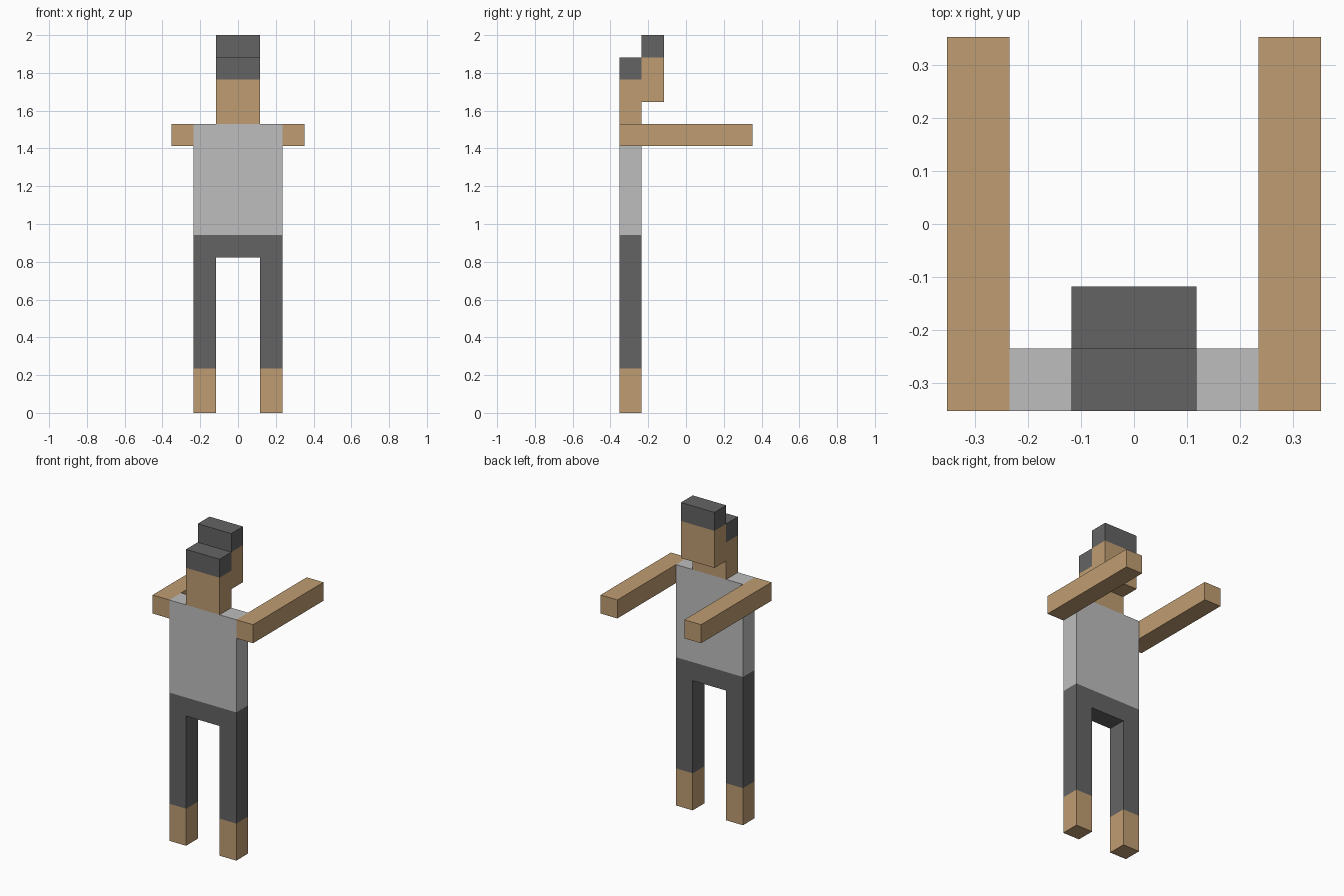
import bpy
import bmesh
from mathutils import Vector

cube = bpy.data.objects.get("Cube")
if cube:
    bpy.data.objects.remove(cube, do_unlink=True)

U = 2 / 17  # one block; the figure is 17 blocks tall


def material(name, rgb):
    mat = bpy.data.materials.new(name)
    mat.use_nodes = True
    mat.diffuse_color = (*rgb, 1)
    mat.node_tree.nodes["Principled BSDF"].inputs["Base Color"].default_value = (*rgb, 1)
    return mat


skin = material("skin tan", (0.527, 0.337, 0.171))
shirt = material("shirt light grey", (0.515, 0.515, 0.515))
dark = material("dark grey", (0.127, 0.127, 0.127))


def prism(name, profile, axis, start, end, mat):
    """Extrude a closed profile, in blocks, along x or y."""
    def place(a, b, t):
        return Vector((t, a, b) if axis == "x" else (a, t, b)) * U
    bm = bmesh.new()
    face = bm.faces.new([bm.verts.new(place(a, b, start)) for a, b in profile])
    new = bmesh.ops.extrude_face_region(bm, geom=[face])["geom"]
    bmesh.ops.translate(bm, vec=place(0, 0, end - start),
                        verts=[g for g in new if isinstance(g, bmesh.types.BMVert)])
    # Keep the starting cap so the solid is closed
    if not face.is_valid or any(e.is_boundary for e in bm.edges):
        bmesh.ops.holes_fill(bm, edges=[e for e in bm.edges if e.is_boundary])
    bmesh.ops.recalc_face_normals(bm, faces=bm.faces)
    mesh = bpy.data.meshes.new(name)
    bm.to_mesh(mesh)
    bm.free()
    mesh.materials.append(mat)
    obj = bpy.data.objects.new(name, mesh)
    bpy.context.collection.objects.link(obj)
    return obj


def block(name, x, y, z, mat):
    """Box between (low, high) block bounds on each axis."""
    profile = [(x[0], z[0]), (x[1], z[0]), (x[1], z[1]), (x[0], z[1])]
    return prism(name, profile, "y", y[0], y[1], mat)


BODY = (-3, -2)  # depth of the upright body

# Trousers: hips and both legs as one arch
prism("trousers", [(-2, 2), (-1, 2), (-1, 7), (1, 7), (1, 2), (2, 2), (2, 8), (-2, 8)],
      "y", *BODY, dark)

# Torso
block("shirt", (-2, 2), BODY, (8, 13), shirt)

# Feet and outstretched arms on both sides
for side, s in (("left", 1), ("right", -1)):
    block(f"{side}_foot", sorted((s, 2 * s)), BODY, (0, 2), skin)
    block(f"{side}_arm", sorted((2 * s, 3 * s)), (-3, 3), (12, 13), skin)

# Stepped head with neck
prism("head", [(-3, 13), (-2, 13), (-2, 14), (-1, 14), (-1, 16), (-2, 16), (-2, 15), (-3, 15)],
      "x", -1, 1, skin)

# Hair in two steps
block("front_hair", (-1, 1), BODY, (15, 16), dark)
block("back_hair", (-1, 1), (-2, -1), (16, 17), dark)
